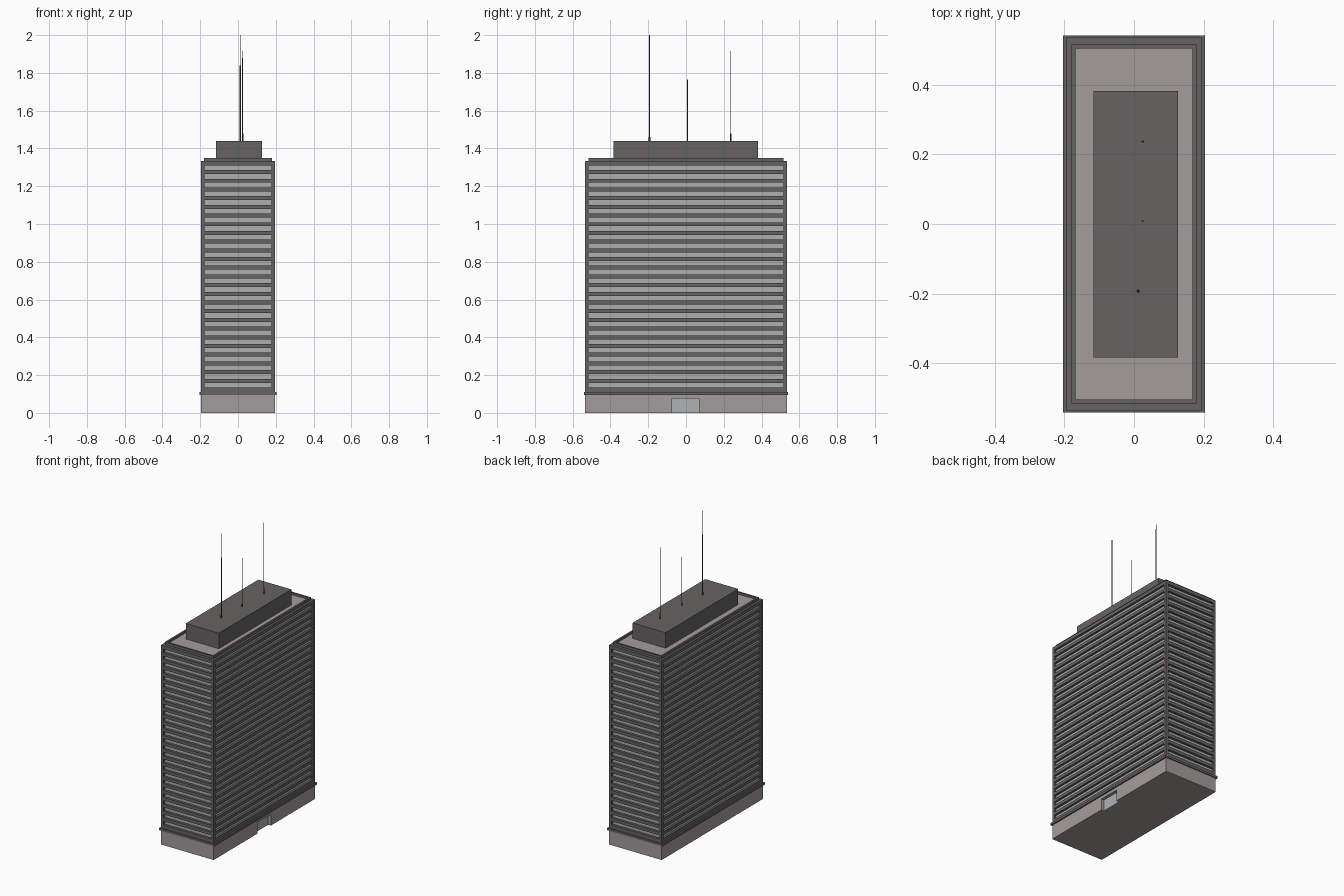
import bpy, bmesh
from mathutils import Matrix, Vector

if "Cube" in bpy.data.objects:
    bpy.data.objects.remove(bpy.data.objects["Cube"])


def material(name, rgb):
    m = bpy.data.materials.new(name)
    m.diffuse_color = (*rgb, 1)
    m.use_nodes = True
    m.node_tree.nodes["Principled BSDF"].inputs["Base Color"].default_value = m.diffuse_color
    return m


DARK = material("dark_concrete", (0.133, 0.127, 0.123))
STONE = material("pale_stone", (0.37, 0.335, 0.33))
GLASS = material("window_glass", (0.43, 0.43, 0.43))
DOOR = material("door_glass", (0.43, 0.45, 0.45))
METAL = material("mast_metal", (0.08, 0.08, 0.085))


def finish(name, bm, mat):
    mesh = bpy.data.meshes.new(name)
    bm.to_mesh(mesh)
    bm.free()
    ob = bpy.data.objects.new(name, mesh)
    bpy.context.collection.objects.link(ob)
    if mat:
        mesh.materials.append(mat)
    return ob


def add_box(bm, x, y, z):
    lo, hi = Vector((x[0], y[0], z[0])), Vector((x[1], y[1], z[1]))
    mat = Matrix.Translation((lo + hi) / 2) @ Matrix.Diagonal((*(hi - lo), 1))
    bmesh.ops.create_cube(bm, size=1, matrix=mat)


def box(name, x, y, z, mat):
    bm = bmesh.new()
    add_box(bm, x, y, z)
    return finish(name, bm, mat)


def slab(name, hx, hy, z0, z1, mat):
    return box(name, (-hx, hx), (-hy, hy), (z0, z1), mat)


# Ground floor with a recessed entrance on the +x side
base = slab("ground_floor", 0.195, 0.535, 0, 0.096, STONE)
cutter = box("entrance_cutter", (0.173, 0.25), (-0.075, 0.068), (-0.05, 0.075), None)
cutter.hide_render = True
cutter.hide_set(True)
cut = base.modifiers.new("entrance", "BOOLEAN")
cut.operation = "DIFFERENCE"
cut.solver = "EXACT"
cut.object = cutter
box("entrance_door", (0.168, 0.175), (-0.075, 0.068), (0, 0.075), DOOR)
slab("base_ledge", 0.204, 0.541, 0.095, 0.11, DARK)

# Tower: glass core, stacked floor bands, corner posts
slab("window_core", 0.18, 0.518, 0.11, 1.325, GLASS)
slab("lowest_band", 0.194, 0.534, 0.11, 0.135, DARK)
bands = slab("floor_bands", 0.194, 0.534, 0.1595, 0.1805, DARK)
arr = bands.modifiers.new("floors", "ARRAY")
arr.count = 25
arr.use_relative_offset = False
arr.use_constant_offset = True
arr.constant_offset_displace = (0, 0, 0.04604)
slab("top_band", 0.195, 0.535, 1.31, 1.333, DARK)

bm = bmesh.new()
for sx in (-1, 1):
    for sy in (-1, 1):
        add_box(bm, sorted((sx * 0.178, sx * 0.195)),
                sorted((sy * 0.516, sy * 0.535)), (0.11, 1.312))
finish("corner_posts", bm, DARK)

# Roof deck, parapet and plant room
slab("roof_deck", 0.17, 0.506, 1.32, 1.336, STONE)
bm = bmesh.new()
for s in (-1, 1):
    add_box(bm, sorted((s * 0.168, s * 0.18)), (-0.516, 0.516), (1.325, 1.35))
    add_box(bm, (-0.168, 0.168), sorted((s * 0.504, s * 0.516)), (1.325, 1.35))
finish("parapet", bm, DARK)
box("plant_room", (-0.117, 0.127), (-0.384, 0.382), (1.33, 1.44), DARK)


# Masts made of stacked cylinders: (top height, radius)
def mast(name, x, y, stages):
    bm = bmesh.new()
    z = 1.435
    for top, r in stages:
        bmesh.ops.create_cone(bm, cap_ends=True, segments=8, radius1=r, radius2=r,
                              depth=top - z,
                              matrix=Matrix.Translation((x, y, (z + top) / 2)))
        z = top
    finish(name, bm, METAL)


mast("tall_mast", 0.012, -0.193, [(1.46, 0.005), (1.84, 0.0035), (2.0, 0.002)])
mast("short_mast", 0.025, 0.008, [(1.46, 0.003), (1.765, 0.002)])
mast("rear_mast", 0.025, 0.237, [(1.48, 0.0035), (1.88, 0.0025), (1.915, 0.0015)])
